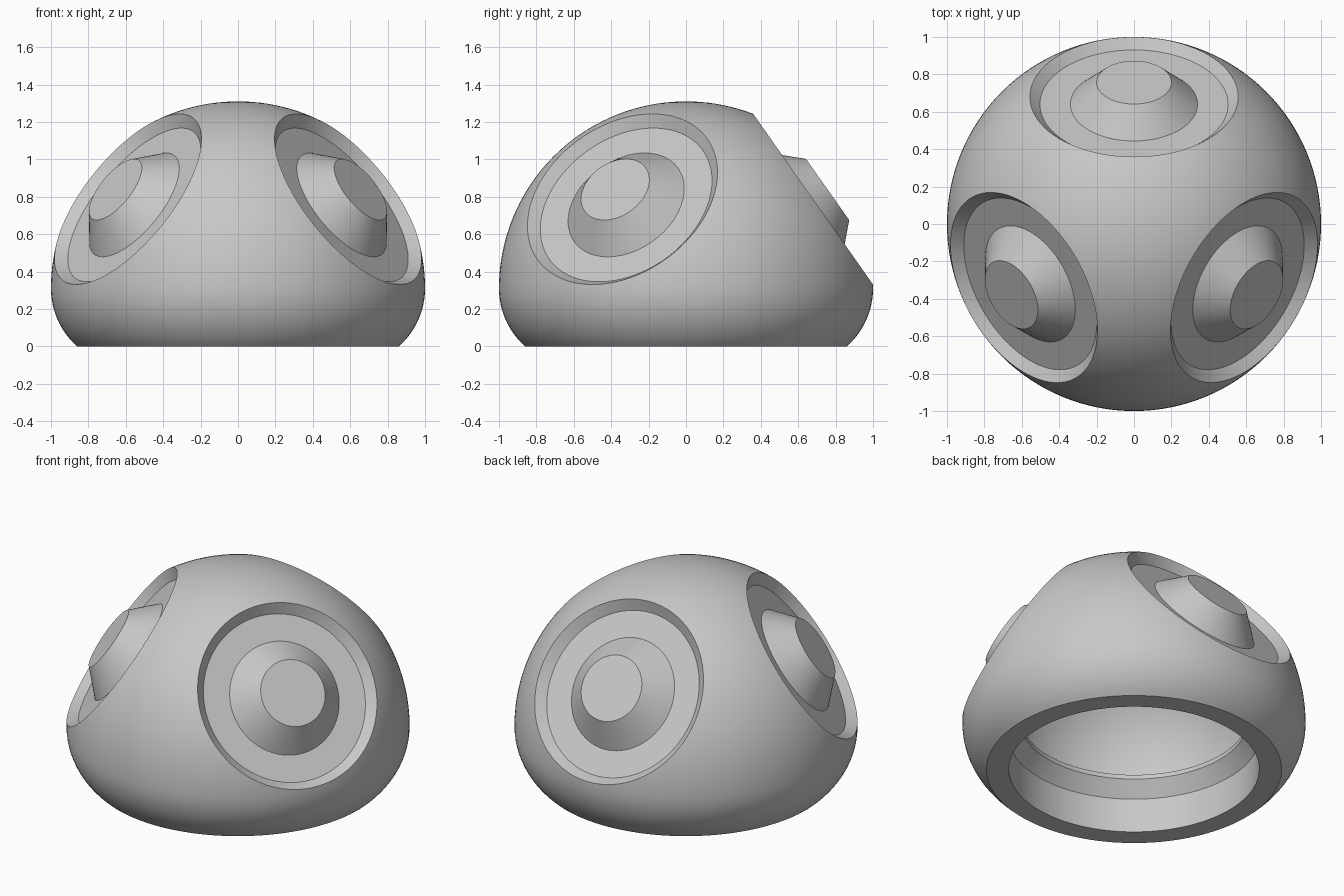
import bpy
import bmesh
from math import sin, cos, pi, radians, asin, sqrt
from mathutils import Vector, Matrix

cube = bpy.data.objects.get("Cube")
if cube:
    bpy.data.objects.remove(cube, do_unlink=True)

SEGMENTS = 128
CENTRE_Z = 0.31                    # height of the dome's sphere centre
SOCKET_ORIGIN = Vector((0, 0, 0.304))

grey = bpy.data.materials.new("plain grey")
grey.use_nodes = True
GREY = (0.58, 0.58, 0.58, 1)
grey.diffuse_color = GREY
grey.node_tree.nodes["Principled BSDF"].inputs["Base Color"].default_value = GREY


def arc(radius, start, end, steps, x=0.0, z=0.0):
    """Points (radius, height) along an arc, angles in radians."""
    angles = [start + (end - start) * i / steps for i in range(steps + 1)]
    return [(x + radius * cos(a), z + radius * sin(a)) for a in angles]


def lathe(name, profile):
    """Revolve a profile that starts and ends on the z axis."""
    bm = bmesh.new()
    verts = [bm.verts.new((max(r, 0), 0, z)) for r, z in profile]
    edges = [bm.edges.new(pair) for pair in zip(verts, verts[1:])]
    bmesh.ops.spin(bm, geom=verts + edges, cent=(0, 0, 0), axis=(0, 0, 1),
                   angle=2 * pi, steps=SEGMENTS, use_merge=True)
    bmesh.ops.remove_doubles(bm, verts=bm.verts, dist=0.0001)
    bmesh.ops.recalc_face_normals(bm, faces=bm.faces)
    mesh = bpy.data.meshes.new(name)
    bm.to_mesh(mesh)
    bm.free()
    mesh.materials.append(grey)
    obj = bpy.data.objects.new(name, mesh)
    bpy.context.collection.objects.link(obj)
    return obj


def smooth(obj):
    bpy.ops.object.select_all(action="DESELECT")
    obj.select_set(True)
    bpy.context.view_layer.objects.active = obj
    bpy.ops.object.shade_smooth_by_angle(angle=radians(25))


# Hollow shell: inner dome, lip, chamfer, bore, flat foot, tucked side, outer dome
foot_round = 0.413
inner = 0.76
bore = 0.73
lip = 0.66
lip_top = 0.343
shell = lathe("dome_shell",
              arc(inner, pi / 2, asin((lip_top - CENTRE_Z) / inner), 28, z=CENTRE_Z)
              + [(lip, lip_top), (lip, 0.315), (bore, 0.22), (bore, 0)]
              + arc(foot_round, -asin(CENTRE_Z / foot_round), 0, 12,
                    x=1 - foot_round, z=CENTRE_Z)
              + arc(1, 0, pi / 2, 40, z=CENTRE_Z)[1:])

# Three tilted sockets, each with a raised truncated cone
FLOOR = 0.784
tilt = Vector((0, sqrt(2 / 3), sqrt(1 / 3)))
for label, turn in (("back", 0), ("right", 120), ("left", 240)):
    axis = Matrix.Rotation(radians(turn), 3, "Z") @ tilt
    place = (Matrix.Translation(SOCKET_ORIGIN)
             @ axis.to_track_quat("Z", "Y").to_matrix().to_4x4())

    cutter = lathe(label + "_socket_cutter",
                   [(0, FLOOR), (0.503, FLOOR), (0.77, 1.03), (0, 1.03)])
    cutter.matrix_world = place
    cutter.hide_render = True
    cut = shell.modifiers.new(label + "_socket", "BOOLEAN")
    cut.operation = "DIFFERENCE"
    cut.solver = "EXACT"
    cut.object = cutter
    bpy.context.view_layer.update()
    with bpy.context.temp_override(object=shell, active_object=shell):
        bpy.ops.object.modifier_apply(modifier=cut.name)
    bpy.data.objects.remove(cutter, do_unlink=True)

    cone = lathe(label + "_cone",
                 [(0, 0.778), (0.34, 0.778), (0.34, FLOOR), (0.2, 0.927), (0, 0.927)])
    cone.matrix_world = place
    smooth(cone)

smooth(shell)
